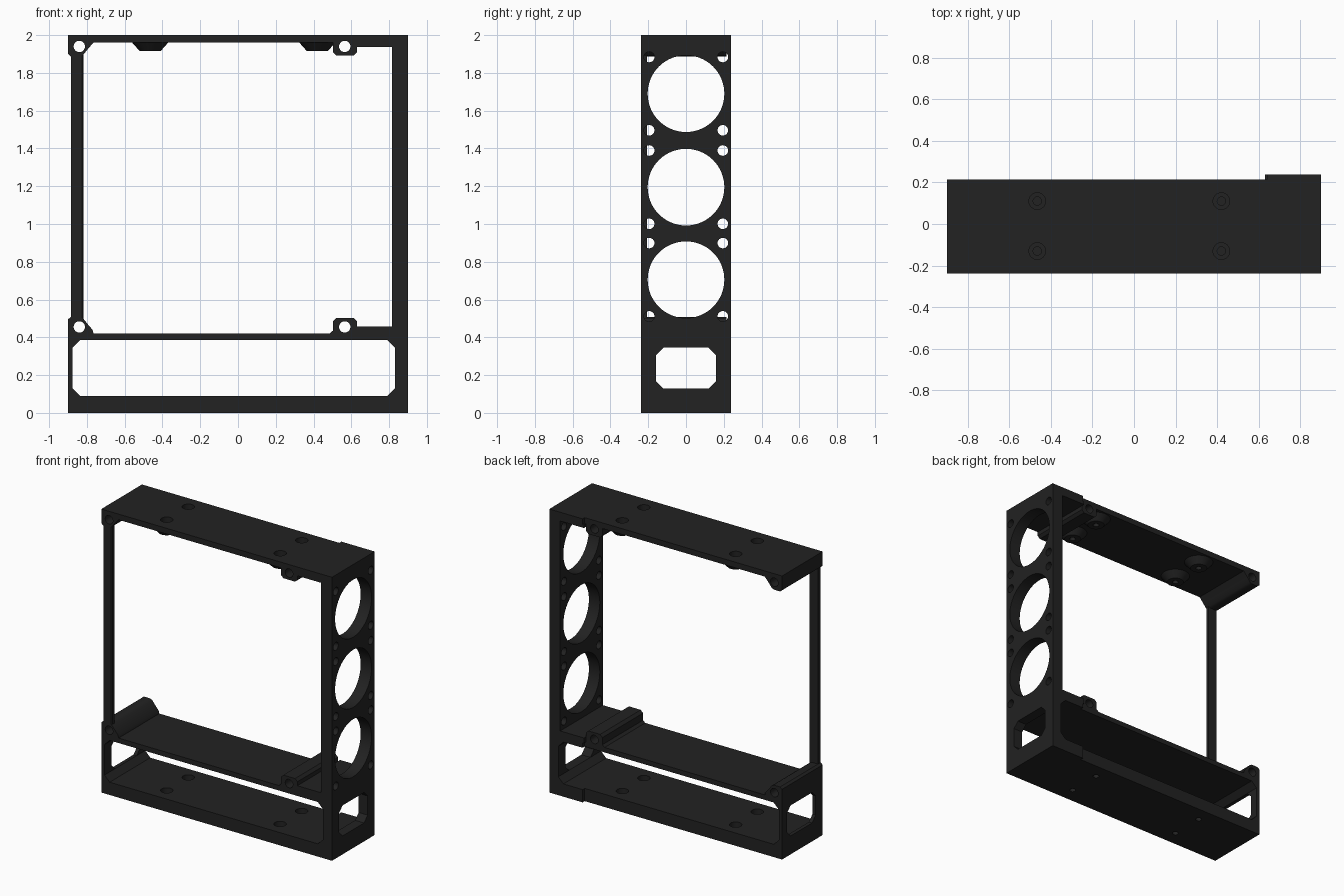
import bpy, math
from mathutils import Vector

if "Cube" in bpy.data.objects:
    bpy.data.objects.remove(bpy.data.objects["Cube"])

mat = bpy.data.materials.new("charcoal_black")
mat.diffuse_color = (0.016, 0.016, 0.016, 1)
mat.use_nodes = True
mat.node_tree.nodes["Principled BSDF"].inputs["Base Color"].default_value = mat.diffuse_color

FRONT, BACK, STEP = -0.238, 0.238, 0.215   # depth limits; STEP is the shallower back face
MID = 1.1975                               # height about which the mounting rails mirror


def mesh_object(name, verts, faces):
    me = bpy.data.meshes.new(name)
    me.from_pydata(verts, [], faces)
    me.materials.append(mat)
    ob = bpy.data.objects.new(name, me)
    bpy.context.collection.objects.link(ob)
    bpy.context.view_layer.objects.active = ob
    ob.select_set(True)
    bpy.ops.object.mode_set(mode='EDIT')
    bpy.ops.mesh.select_all(action='SELECT')
    bpy.ops.mesh.normals_make_consistent(inside=False)
    bpy.ops.object.mode_set(mode='OBJECT')
    ob.select_set(False)
    return ob


def loft(name, low, high, axis, lo, hi):
    """Solid between two matching outlines placed at lo and hi along an axis."""
    place = {'x': lambda p, t: (t, p[0], p[1]),
             'y': lambda p, t: (p[0], t, p[1]),
             'z': lambda p, t: (p[0], p[1], t)}[axis]
    n = len(low)
    verts = [place(p, lo) for p in low] + [place(p, hi) for p in high]
    faces = [list(range(n)), list(range(n, 2 * n))]
    faces += [(i, (i + 1) % n, n + (i + 1) % n, n + i) for i in range(n)]
    return mesh_object(name, verts, faces)


def prism(name, pts, axis, lo, hi):
    return loft(name, pts, pts, axis, lo, hi)


def box(name, x0, x1, y0, y1, z0, z1):
    return prism(name, [(x0, y0), (x1, y0), (x1, y1), (x0, y1)], 'z', z0, z1)


def circle(a, b, r, n=32):
    return [(a + r * math.cos(2 * math.pi * i / n), b + r * math.sin(2 * math.pi * i / n))
            for i in range(n)]


def octagon(a0, a1, b0, b1, c):
    return [(a0 + c, b0), (a1 - c, b0), (a1, b0 + c), (a1, b1 - c),
            (a1 - c, b1), (a0 + c, b1), (a0, b1 - c), (a0, b0 + c)]


def cut(ob, cutters):
    for c in cutters:
        mod = ob.modifiers.new("cut", 'BOOLEAN')
        mod.operation, mod.solver, mod.object = 'DIFFERENCE', 'EXACT', c
        bpy.context.view_layer.objects.active = ob
        bpy.ops.object.modifier_apply(modifier=mod.name)
        bpy.data.objects.remove(c)


def stepped_outline(x1):
    return [(-0.9, FRONT), (x1, FRONT), (x1, BACK), (0.64, BACK), (0.64, STEP), (-0.9, STEP)]


def rail_holes():
    return [prism("cutter", circle(x, z, 0.03), 'y', -0.5, 0.5)
            for x in (-0.84, 0.565) for z in (0.455, 2 * MID - 0.455)]


bolts = [(x, y) for x in (-0.465, 0.42) for y in (-0.13, 0.11)]

# Lower housing: hollow box with front opening, end windows and bolt holes
housing = prism("lower_housing", stepped_outline(0.9), 'z', 0, 0.42)
cut(housing, [prism("cutter", octagon(-0.875, 0.83, 0.09, 0.385, 0.04), 'y', -0.5, 0.5),
              prism("cutter", octagon(-0.16, 0.16, 0.13, 0.345, 0.04), 'x', -1.2, 1.2)])
for x, y in bolts:
    cut(housing, [prism("cutter", circle(x, y, 0.04), 'z', 0.04, 0.15),
                  prism("cutter", circle(x, y, 0.02), 'z', -0.1, 0.1)])

# Fan wall with three fan openings and their screw holes
wall = box("fan_wall", 0.815, 0.9, FRONT, BACK, 0.42, 2)
for z in (0.705, 1.195, 1.69):
    cut(wall, [prism("cutter", circle(0, z, 0.203, 64), 'x', 0.5, 1.2)])
    cut(wall, [prism("cutter", circle(sy * 0.195, z + sz * 0.194, 0.028, 24), 'x', 0.5, 1.2)
               for sy in (-1, 1) for sz in (-1, 1)])

# Top plate with recessed bolt holes
top = prism("top_plate", stepped_outline(0.815), 'z', 1.96, 2)
cut(top, rail_holes())
for x, y in bolts:
    cut(top, [prism("cutter", circle(x, y, 0.04), 'z', 1.9, 2.1)])
    # Tapered boss below each bolt hole
    boss = loft("bolt_boss", circle(x, y, 0.055), circle(x, y, 0.095), 'z', 1.915, 1.96)
    cut(boss, [prism("cutter", circle(x, y, 0.04), 'z', 1.94, 2.1),
               prism("cutter", circle(x, y, 0.02), 'z', 1.8, 2.1)])

# Mounting rails and thickened ends, mirrored between shelf and top plate
left_profile = [(-0.9, 0.42), (-0.765, 0.42), (-0.77, 0.44), (-0.8, 0.475),
                (-0.82, 0.5), (-0.835, 0.508), (-0.885, 0.508), (-0.9, 0.495)]
right_profile = [(0.485, 0.42), (0.63, 0.42), (0.63, 0.485), (0.612, 0.503),
                 (0.52, 0.503), (0.502, 0.485), (0.502, 0.435)]
pad_profile = [(0.63, 0.42), (0.815, 0.42), (0.815, 0.457), (0.63, 0.457)]
for part, profile, back in (("left_rail", left_profile, STEP),
                            ("right_rail", right_profile, STEP),
                            ("end_pad", pad_profile, BACK)):
    for level in ("lower", "upper"):
        pts = profile
        if level == "upper":
            # the top plate sits slightly closer to the rail axis
            pts = [(x, 1.96 if z == 0.42 else min(1.96, 2 * MID - z)) for x, z in profile]
        ob = prism(level + "_" + part, pts, 'y', FRONT, back)
        if part != "end_pad":
            cut(ob, rail_holes())

# Slim front post on the open side
prism("front_post", [(-0.885, FRONT), (-0.825, FRONT), (-0.818, FRONT + 0.008),
                     (-0.818, -0.207), (-0.885, -0.207)], 'z', 0.5, 1.895)

# Smooth round walls, keep crisp edges
bpy.ops.object.select_all(action='SELECT')
bpy.ops.object.shade_smooth_by_angle(angle=math.radians(30))
